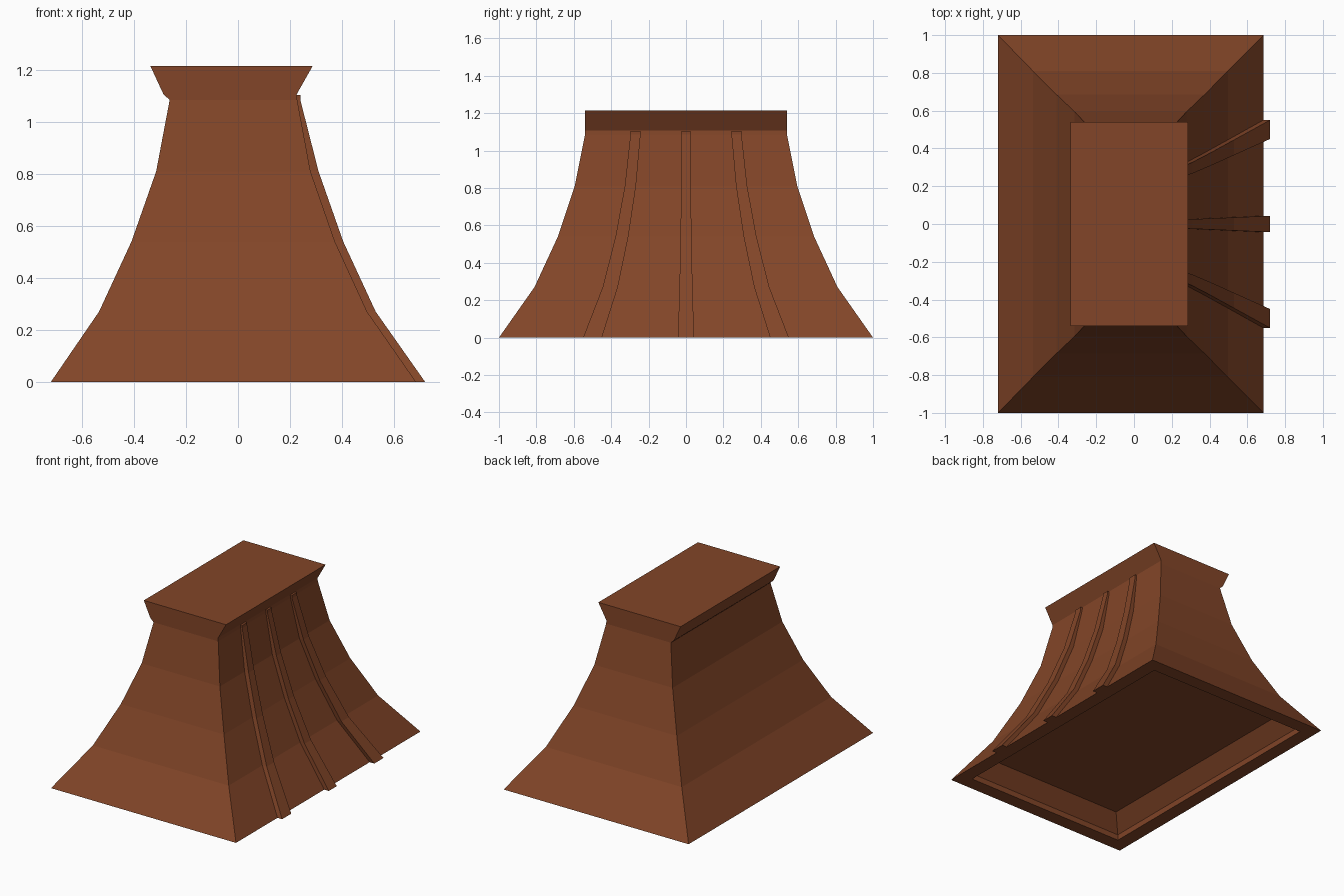
import bpy, bmesh

if "Cube" in bpy.data.objects:
    bpy.data.objects.remove(bpy.data.objects["Cube"])

mat = bpy.data.materials.new("reddish brown")
mat.diffuse_color = (0.225, 0.06, 0.021, 1)
mat.use_nodes = True
mat.node_tree.nodes["Principled BSDF"].inputs["Base Color"].default_value = mat.diffuse_color

# height, left x, right x, half depth of the flared body
LEVELS = [(0, -0.72, 0.685, 1.0), (0.27, -0.535, 0.497, 0.81),
          (0.54, -0.41, 0.373, 0.685), (0.81, -0.315, 0.279, 0.595),
          (1.085, -0.263, 0.228, 0.54)]


def loft(name, rings):
    """Closed solid through a list of rings with equal point counts."""
    bm = bmesh.new()
    loops = [[bm.verts.new(p) for p in r] for r in rings]
    n = len(loops[0])
    for a, b in zip(loops, loops[1:]):
        for i in range(n):
            j = (i + 1) % n
            bm.faces.new((a[i], a[j], b[j], b[i]))
    bm.faces.new(loops[0][::-1])
    bm.faces.new(loops[-1])
    bmesh.ops.recalc_face_normals(bm, faces=bm.faces)
    me = bpy.data.meshes.new(name)
    bm.to_mesh(me)
    bm.free()
    me.materials.append(mat)
    ob = bpy.data.objects.new(name, me)
    bpy.context.collection.objects.link(ob)
    return ob


def rect(x0, x1, h, z):
    return [(x0, -h, z), (x1, -h, z), (x1, h, z), (x0, h, z)]


# Flared body with a shallow recess underneath (rings run from recess ceiling outwards)
recess = [rect(-0.53, 0.495, 0.81, 0.13), rect(-0.62, 0.585, 0.90, 0.035),
          rect(-0.625, 0.59, 0.905, 0)]
loft("flared_body", recess + [rect(a, b, h, z) for z, a, b, h in LEVELS])

# Cap: a flared profile run along the depth
profile = [(-0.263, 1.085), (0.228, 1.085), (0.226, 1.107),
           (0.287, 1.215), (-0.337, 1.215), (-0.287, 1.107)]
loft("cap", [[(x, y, z) for x, z in profile] for y in (-0.54, 0.54)])

# Three ribs following the curve of the right side
for name, c in (("front_rib", -0.5), ("middle_rib", 0), ("back_rib", 0.5)):
    w = 0.05 if c else 0.043
    rings = []
    for (z, a, b, h), out in zip(LEVELS, (0.035, 0.033, 0.032, 0.031, 0.012)):
        y0, y1 = (c - w) * h, (c + w) * h
        rings.append([(b - 0.02, y0, z), (b + out, y0, z),
                      (b + out, y1, z), (b - 0.02, y1, z)])
    rings.append([(x, y, 1.105) for x, y, z in rings[-1]])
    loft(name, rings)
